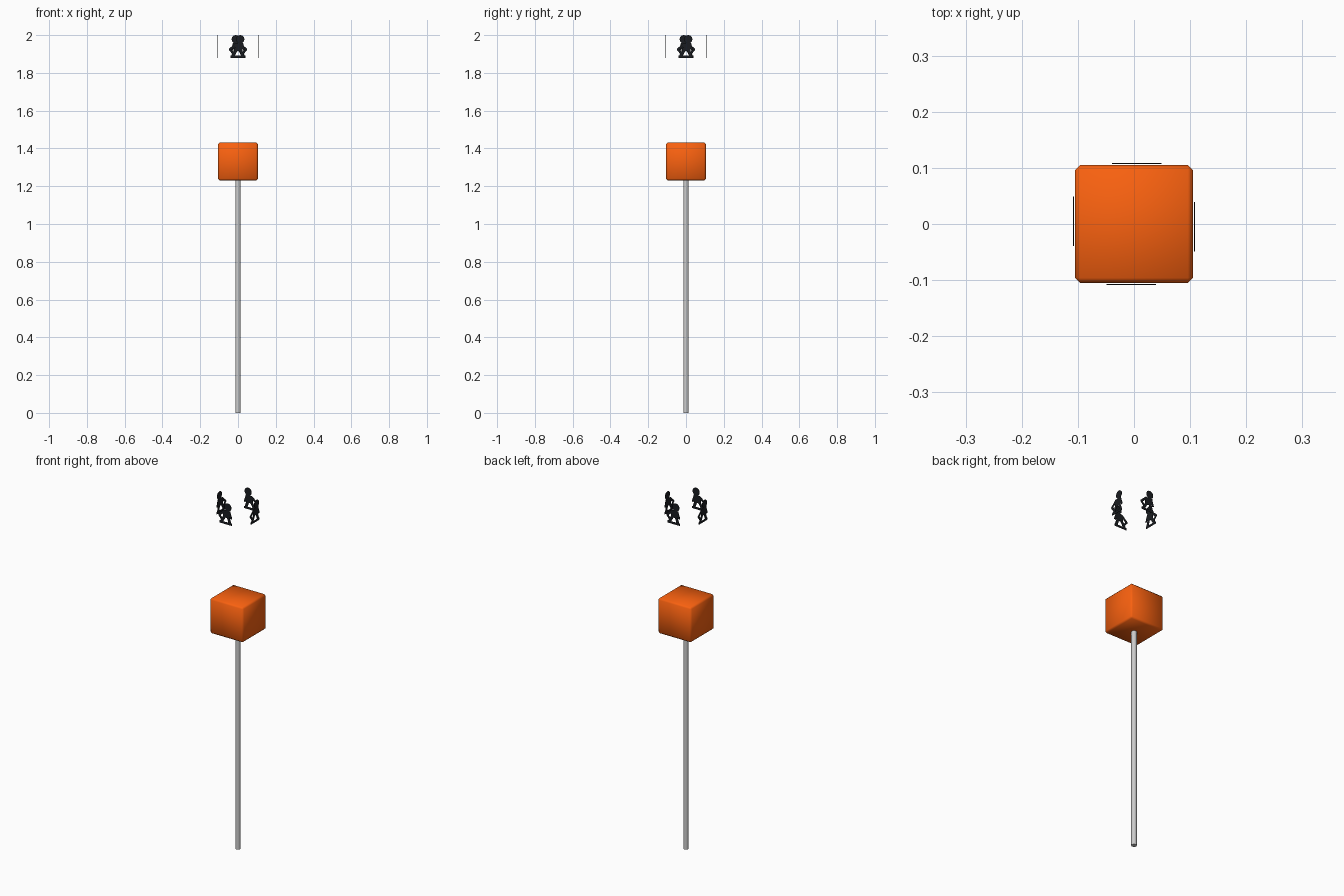
import bpy, bmesh, math
from mathutils import Matrix, Vector

if "Cube" in bpy.data.objects:
    bpy.data.objects.remove(bpy.data.objects["Cube"])


def paint(obj, name, color):
    mat = bpy.data.materials.get(name) or bpy.data.materials.new(name)
    mat.diffuse_color = color
    mat.use_nodes = True
    mat.node_tree.nodes["Principled BSDF"].inputs["Base Color"].default_value = mat.diffuse_color
    obj.data.materials.append(mat)


def mesh_object(name, bm):
    bmesh.ops.recalc_face_normals(bm, faces=bm.faces)
    mesh = bpy.data.meshes.new(name)
    bm.to_mesh(mesh)
    bm.free()
    obj = bpy.data.objects.new(name, mesh)
    bpy.context.collection.objects.link(obj)
    return obj


# pole
bpy.ops.mesh.primitive_cylinder_add(vertices=16, radius=0.014, depth=1.24, location=(0, 0, 0.62))
pole = bpy.context.object
pole.name = "pole"
bpy.ops.object.shade_smooth_by_angle(angle=math.radians(40))

# orange signal box: narrow chamfer, smooth shaded all round
bm = bmesh.new()
bmesh.ops.create_cube(bm, size=1, matrix=Matrix.Translation((0, 0, 1.331)) @ Matrix.Diagonal((0.21, 0.21, 0.2, 1)))
bmesh.ops.bevel(bm, geom=bm.edges[:], offset=0.009, segments=1, affect='EDGES')
for f in bm.faces:
    f.smooth = True
box = mesh_object("signal_box", bm)
paint(box, "orange", (0.95, 0.12, 0.005, 1))


def disc(cx, cz, r, n=16):
    return [(cx + r * math.cos(2 * math.pi * i / n), cz + r * math.sin(2 * math.pi * i / n)) for i in range(n)]


def stroke(a, b, w):
    a, b = Vector(a), Vector(b)
    d = (b - a).normalized()
    n = Vector((-d.y, d.x)) * w / 2
    return [tuple(p) for p in (a + n, b + n, b - n, a - n)]


# pictogram pieces in (sideways, height): head, torso, limbs, ground slab
pieces = [
    disc(0.012, 1.978, 0.022),
    [(-0.016, 1.958), (0.028, 1.958), (0.024, 1.918), (-0.018, 1.915)],
    stroke((-0.010, 1.953), (-0.044, 1.922), 0.013),
    stroke((-0.044, 1.926), (-0.026, 1.904), 0.012),
    stroke((0.022, 1.952), (0.034, 1.916), 0.011),
    stroke((-0.010, 1.920), (-0.030, 1.886), 0.016),
    stroke((0.014, 1.922), (0.026, 1.886), 0.016),
    [(-0.040, 1.879), (0.036, 1.879), (0.036, 1.891), (-0.040, 1.891)],
]

# four thin floating pictograms, one above each side of the box
for i, side in enumerate(("front", "right", "back", "left")):
    bm = bmesh.new()
    for pts in pieces:
        face = bm.faces.new([bm.verts.new((u, -0.107, z)) for u, z in pts])
        ext = bmesh.ops.extrude_face_region(bm, geom=[face])
        moved = [v for v in ext["geom"] if isinstance(v, bmesh.types.BMVert)]
        bmesh.ops.translate(bm, verts=moved, vec=(0, -0.002, 0))
    bmesh.ops.rotate(bm, verts=bm.verts, cent=(0, 0, 0), matrix=Matrix.Rotation(i * math.pi / 2, 3, 'Z'))
    sign = mesh_object("pictogram_" + side, bm)
    paint(sign, "black", (0.01, 0.012, 0.015, 1))
